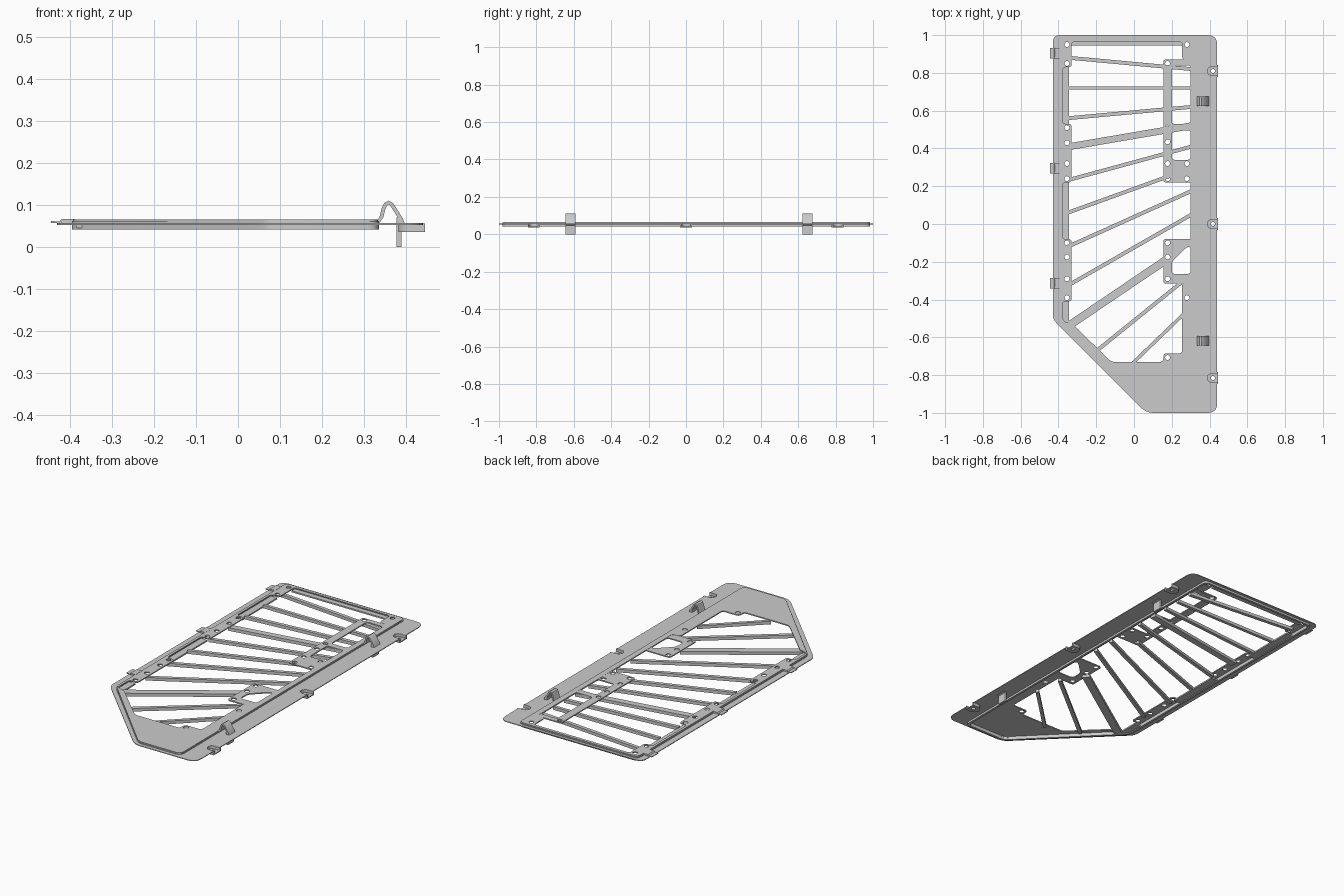
import bpy, math
from mathutils import Vector

if "Cube" in bpy.data.objects:
    bpy.data.objects.remove(bpy.data.objects["Cube"])


def rounded(pts, r=0.0, seg=6):
    """Polygon with softened corners; a point may carry its own radius."""
    out, n = [], len(pts)
    for i in range(n):
        p, a, b = (Vector(pts[k % n][:2]) for k in (i, i - 1, i + 1))
        rad = pts[i][2] if len(pts[i]) > 2 else r
        if rad <= 0:
            out.append(p)
            continue
        s = p + (a - p).normalized() * min(rad, (a - p).length * 0.45)
        e = p + (b - p).normalized() * min(rad, (b - p).length * 0.45)
        for k in range(seg + 1):
            t = k / seg
            out.append(s * (1 - t) ** 2 + p * 2 * t * (1 - t) + e * t * t)
    return out


def circle(x, y, r=0.013, n=20):
    return [(x + r * math.cos(2 * math.pi * k / n), y + r * math.sin(2 * math.pi * k / n)) for k in range(n)]


def rect(x0, x1, y0, y1, r=0.0):
    return rounded([(x0, y0), (x1, y0), (x1, y1), (x0, y1)], r)


def plate(name, loops, z0, z1, upright_y=None):
    """Filled outline (first loop) with holes, extruded z0..z1, or across y when upright."""
    cu = bpy.data.curves.new(name, 'CURVE')
    cu.dimensions, cu.fill_mode = '2D', 'BOTH'
    cu.extrude = (z1 - z0) / 2
    for loop in loops:
        sp = cu.splines.new('POLY')
        sp.points.add(len(loop) - 1)
        for pt, c in zip(sp.points, loop):
            pt.co = (c[0], c[1], 0, 1)
        sp.use_cyclic_u = True
    ob = bpy.data.objects.new(name, cu)
    bpy.context.collection.objects.link(ob)
    ob.location.z = (z0 + z1) / 2
    if upright_y is not None:
        ob.location = (0, upright_y, 0)
        ob.rotation_euler.x = math.pi / 2
    bpy.ops.object.select_all(action='DESELECT')
    ob.select_set(True)
    bpy.context.view_layer.objects.active = ob
    bpy.ops.object.convert(target='MESH')
    bpy.ops.object.shade_smooth_by_angle(angle=math.radians(30))
    return ob


def ribbon(path, t):
    """Constant-thickness strip outline around an open path."""
    P = [Vector(p) for p in path]
    left, right = [], []
    for i, p in enumerate(P):
        d = (P[min(i + 1, len(P) - 1)] - P[max(i - 1, 0)]).normalized()
        nrm = Vector((-d.y, d.x)) * t / 2
        left.append(p + nrm)
        right.append(p - nrm)
    return left + right[::-1]


def u_arc(y, r, cx=0.412, end=0.44):
    """U shape open towards +x, from upper to lower end."""
    arc = [(cx + r * math.cos(a), y + r * math.sin(a))
           for a in (math.pi / 2 + math.pi * k / 12 for k in range(13))]
    return [(end, y + r)] + arc + [(end, y - r)]


CUPS = (0.81, 0.0, -0.815)
pan_edge = [(-.395, .985), (.335, .985), (.335, -.98), (.075, -.98), (-.395, -.505)]
pan_inner = [(-.383, .973), (.323, .973), (.323, -.968), (.08, -.968), (-.383, -.50)]

# thin outer flange with screw notches
outer = [(-.43, 1, .04), (.44, 1, .05)]
for y in CUPS:
    outer += [(x, v, 0) for x, v in u_arc(y, 0.026)]
outer += [(.44, -1, .05), (.065, -1, .04), (-.43, -.505, .03)]
plate("flange", [rounded(outer), rounded(pan_inner, .03)], .053, .057)

# rim wall with a stepped top edge
plate("rim_wall", [rounded(pan_edge, .03), rounded(pan_inner, .025)], .042, .062)
rim_top = [(x * .992, y * .997) for x, y in pan_edge]

# raised pan with its large opening and left mounting tabs
opening = [(-.33, .965), (.255, .965), (.255, .87), (.30, .87), (.30, -.31), (.255, -.31),
           (.255, -.685), (.155, -.685), (.155, -.73), (-.12, -.73), (-.33, -.525), (-.378, -.515)]
for lo, hi in ((-.41, -.08), (.22, .53)):
    opening += [(-.378, lo), (-.33, lo), (-.33, hi), (-.378, hi)]
opening += [(-.378, .83), (-.33, .83)]
holes = [circle(-.355, y) for y in (.95, .85, .51, .43, .32, .24, -.10, -.175, -.29, -.39)]
holes += [circle(.28, .95), circle(.28, -.39), circle(.178, -.707)]
plate("pan", [rounded(rim_top, .03), rounded(opening, .018)] + holes, .060, .066)

# recessed ledges along the left and top edges
for lo, hi in ((-.525, -.41), (-.08, .22), (.53, .83)):
    plate("left_ledge", [rect(-.385, -.345, lo - .005, hi + .005)], .046, .054)
plate("top_ledge", [rect(-.335, .26, .945, .975)], .046, .054)

# upper and lower mounting brackets
plate("upper_bracket", [rect(.155, .31, .22, .87, .015),
                        rect(.20, .30, .53, .84, .015), rect(.20, .30, .34, .495, .015)]
      + [circle(.178, y) for y in (.85, .51, .435, .32, .24)]
      + [circle(.28, .32), circle(.28, .24)], .059, .065)
plate("lower_bracket", [rect(.155, .31, -.315, -.08, .015),
                        rounded([(.20, -.20), (.28, -.122), (.30, -.122), (.30, -.265), (.20, -.265)], .02)]
      + [circle(.178, y) for y in (-.10, -.175, -.29)], .059, .065)

# fanned bars: start, end, width
BARS = [(-.345, .88, .305, .82, .02), (-.345, .72, .305, .72, .018), (-.35, .56, .305, .62, .02),
        (-.34, .41, .305, .52, .036), (-.34, .235, .305, .41, .02), (-.35, .06, .19, .255, .02),
        (-.35, -.12, .305, .175, .02), (-.34, -.32, .305, .05, .02), (-.34, -.535, .17, -.19, .042),
        (-.19, -.665, .25, -.31, .02), (-.005, -.735, .265, -.475, .018)]
for x0, y0, x1, y1, w in BARS:
    plate("fan_bar", [ribbon([(x0, y0), (x1, y1)], w)], .044, .061)

# recessed screw cups on the right edge
for y in CUPS:
    plate("cup_wall", [u_arc(y, .031, end=.444) + u_arc(y, .024, end=.444)[::-1]], .036, .0565)
    plate("cup_floor", [u_arc(y, .027, end=.444), circle(.418, y, .011)], .036, .041)

# arched spring clips with a leg reaching the ground
arch = [(.315, .061), (.334, .061), (.341, .072), (.346, .092), (.351, .102), (.358, .106),
        (.365, .102), (.388, .066), (.395, .048)]
for y in (.65, -.618):
    plate("spring_clip", [ribbon(arch, .009)], -.026, .026, upright_y=y)
    plate("clip_leg", [rect(.377, .389, 0, .07)], -.026, .026, upright_y=y)

# small hooked tabs on the left edge
hook = [(-.445, .06), (-.424, .059), (-.419, .065), (-.388, .065)]
for y in (.905, .296, -.313):
    plate("hook_tab", [ribbon(hook, .004)], -.028, .028, upright_y=y)
    for s in (-1, 1):
        plate("hook_rib", [rect(-.42, -.39, .055, .067)], -.004, .004, upright_y=y + s * .022)
